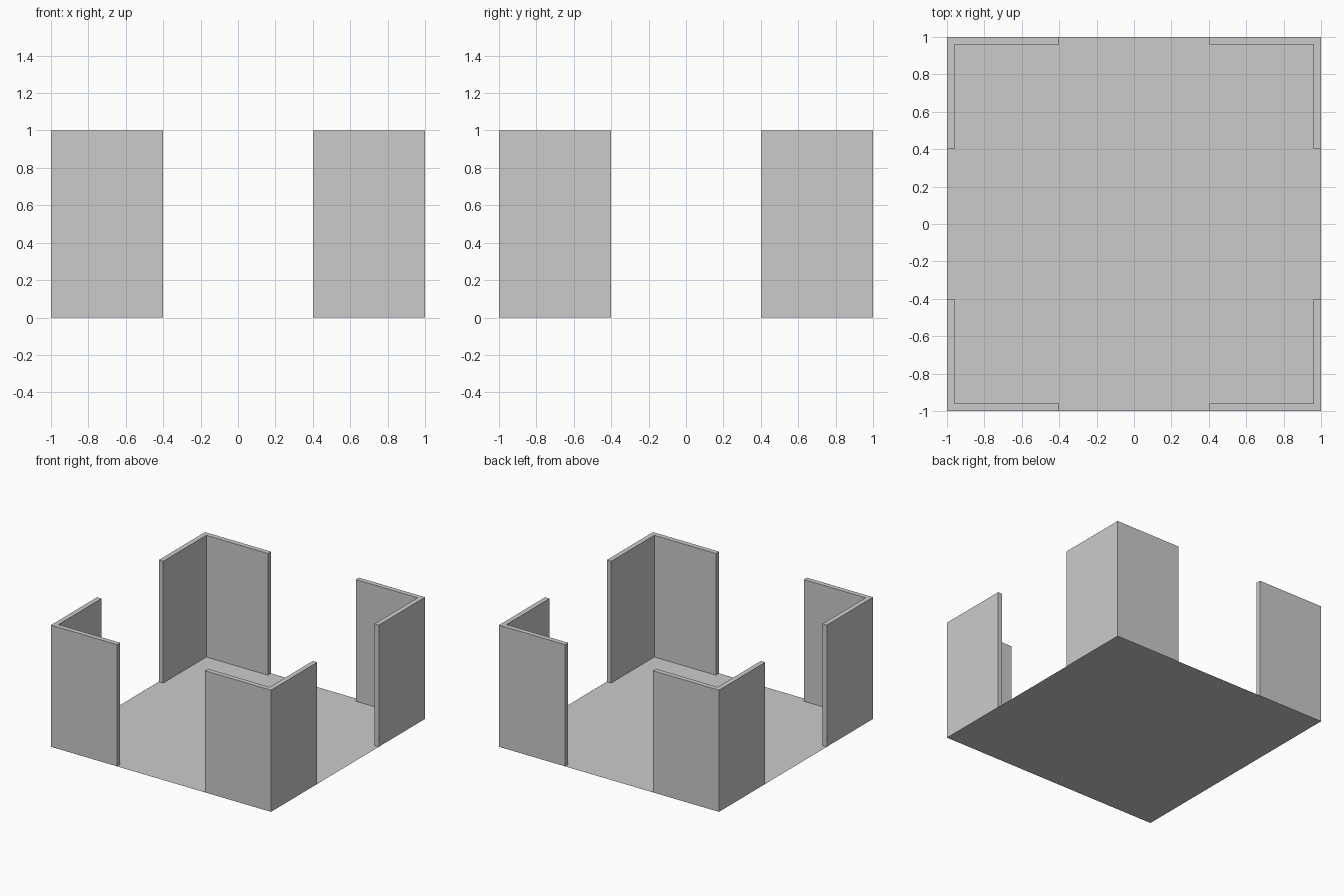
import bpy, bmesh

if "Cube" in bpy.data.objects:
    bpy.data.objects.remove(bpy.data.objects["Cube"])

SIZE, GAP, THICK, HEIGHT = 1.0, 0.4, 0.04, 1.0


def add_object(name, bm):
    mesh = bpy.data.meshes.new(name)
    bm.to_mesh(mesh)
    bm.free()
    obj = bpy.data.objects.new(name, mesh)
    bpy.context.collection.objects.link(obj)
    return obj


# Floor: flat sheet, normal up
bm = bmesh.new()
bmesh.ops.create_grid(bm, x_segments=1, y_segments=1, size=SIZE)
add_object("floor", bm)

# Corner walls: L-shaped profile raised from the floor, mirrored to all corners
inner = SIZE - THICK
profile = [(SIZE, GAP), (SIZE, SIZE), (GAP, SIZE),
           (GAP, inner), (inner, inner), (inner, GAP)]
bm = bmesh.new()
base = bm.faces.new([bm.verts.new((x, y, 0)) for x, y in profile])
base.normal_update()
result = bmesh.ops.extrude_face_region(bm, geom=[base], use_keep_orig=True)
top = [v for v in result["geom"] if isinstance(v, bmesh.types.BMVert)]
bmesh.ops.translate(bm, verts=top, vec=(0, 0, HEIGHT))
bmesh.ops.recalc_face_normals(bm, faces=bm.faces[:])
# The floor closes the walls underneath, so drop the hidden base
bottom = [f for f in bm.faces if all(abs(v.co.z) < 1e-6 for v in f.verts)]
bmesh.ops.delete(bm, geom=bottom, context="FACES_ONLY")
walls = add_object("corner_walls", bm)
mirror = walls.modifiers.new("mirror", "MIRROR")
mirror.use_axis = (True, True, False)
mirror.use_mirror_merge = False
